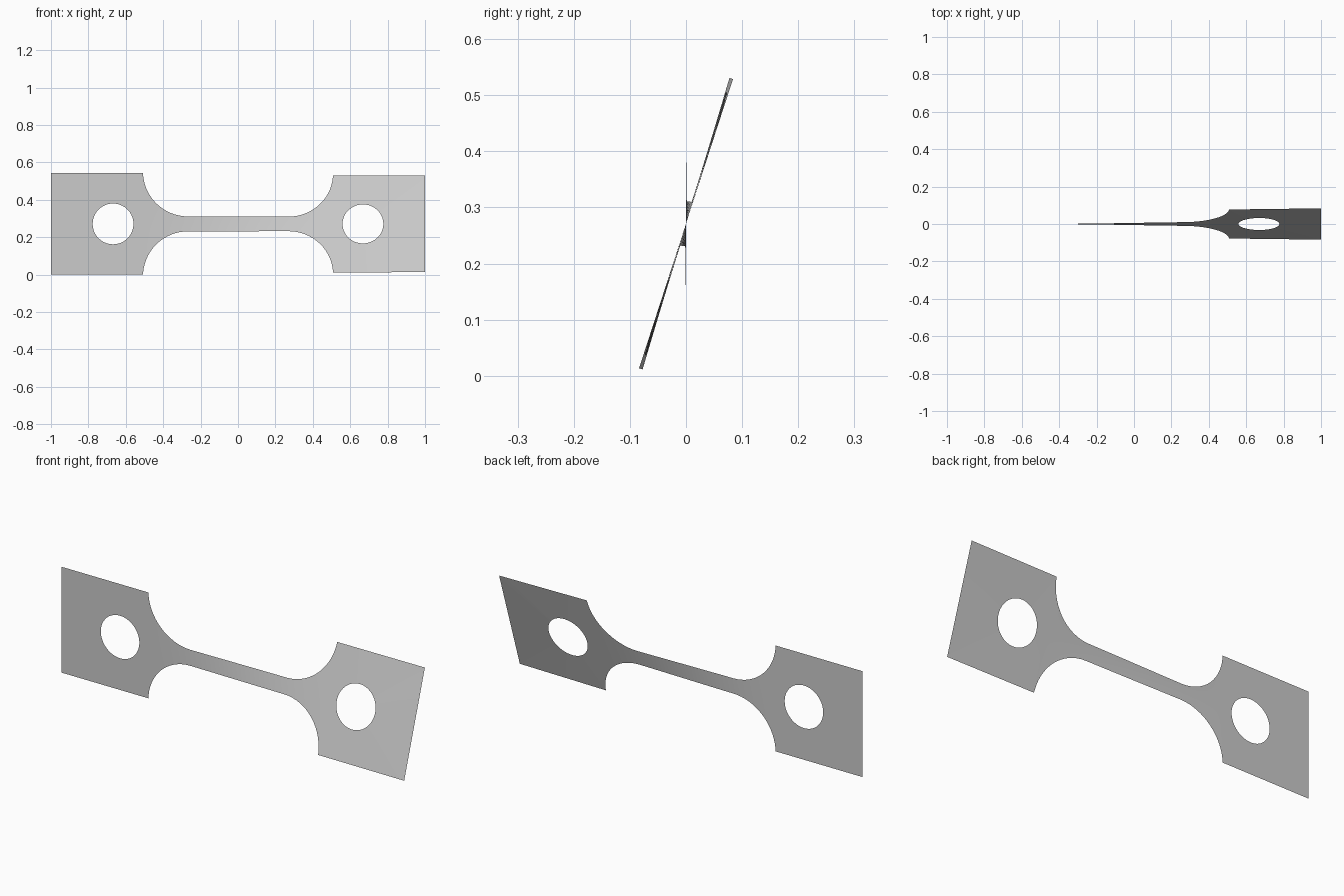
import bpy, bmesh, math
from mathutils import Vector

cube = bpy.data.objects.get("Cube")
if cube:
    bpy.data.objects.remove(cube, do_unlink=True)

HALF_H = 0.271      # half height of the end plates
HALF_NECK = 0.04    # half height of the narrow bar
EDGE = 0.508        # inner edge of each plate
NECK = 0.268        # where the fillet meets the bar
HOLE_X, HOLE_R = 0.668, 0.109
FILLET = 0.24


def twist(x):
    """Twist angle along the length: still left end, turned right end."""
    t = min(max((x + EDGE) / (2 * EDGE), 0), 1)
    ramp = t * t * (3 - 2 * t)
    tail = max(0, (x - EDGE) / (1 - EDGE))
    return math.radians(16.6 * ramp + 1.4 * tail)


def place(bm, x, z):
    a = twist(x)
    return bm.verts.new(Vector((x, z * math.sin(a), HALF_H + z * math.cos(a))))


def plate_ring():
    """Hole points paired with points on the plate outline."""
    corners = [math.atan2(z, x - HOLE_X) for x in (EDGE, 1) for z in (-HALF_H, HALF_H)]
    even = [math.tau * (i + 0.5) / 72 - math.pi for i in range(72)]
    even = [a for a in even if all(abs(a - c) > 0.02 for c in corners)]
    ring = []
    for a in sorted(even + corners):
        c, s = math.cos(a), math.sin(a)
        reach_x = ((1 if c > 0 else EDGE) - HOLE_X) / c
        reach_z = HALF_H / abs(s)
        d = min(reach_x, reach_z)
        ring.append(((HOLE_X + HOLE_R * c, HOLE_R * s), (HOLE_X + d * c, d * s)))
    return ring


bm = bmesh.new()
ring = plate_ring()

# End plates, each with a round hole
for side in (-1, 1):
    pairs = [[place(bm, side * x, z) for x, z in pair] for pair in ring]
    for (h0, o0), (h1, o1) in zip(pairs, pairs[1:] + pairs[:1]):
        bm.faces.new((h0, o0, o1, h1))

# Narrow bar with rounded fillets, in columns that match the plate edge
rows = sorted({round(z / HALF_H, 5) for _, (x, z) in ring if abs(x - EDGE) < 1e-5})
fillet = []
for i in range(17):
    a = math.pi / 2 * i / 16
    fillet.append((NECK + FILLET * math.sin(a), HALF_NECK + FILLET * (1 - math.cos(a))))
fillet[-1] = (EDGE, HALF_H)
bar = [(NECK * (i / 12 * 2 - 1), HALF_NECK) for i in range(1, 12)]
outline = [(-x, h) for x, h in reversed(fillet)] + bar + fillet
columns = [[place(bm, x, h * r) for r in rows] for x, h in outline]
for left, right in zip(columns, columns[1:]):
    for i in range(len(rows) - 1):
        bm.faces.new((left[i], right[i], right[i + 1], left[i + 1]))

bmesh.ops.remove_doubles(bm, verts=bm.verts, dist=1e-4)
bmesh.ops.recalc_face_normals(bm, faces=bm.faces)
bm.faces.ensure_lookup_table()
if bm.faces[0].normal.y > 0:
    bmesh.ops.reverse_faces(bm, faces=bm.faces)
for f in bm.faces:
    f.smooth = True

mesh = bpy.data.meshes.new("twisted_test_strip")
bm.to_mesh(mesh)
bm.free()
strip = bpy.data.objects.new("twisted_test_strip", mesh)
bpy.context.collection.objects.link(strip)

# Plain grey
grey = bpy.data.materials.new("plain_grey")
grey.use_nodes = True
colour = (0.6, 0.6, 0.6, 1)
grey.diffuse_color = colour
grey.node_tree.nodes["Principled BSDF"].inputs["Base Color"].default_value = colour
mesh.materials.append(grey)
